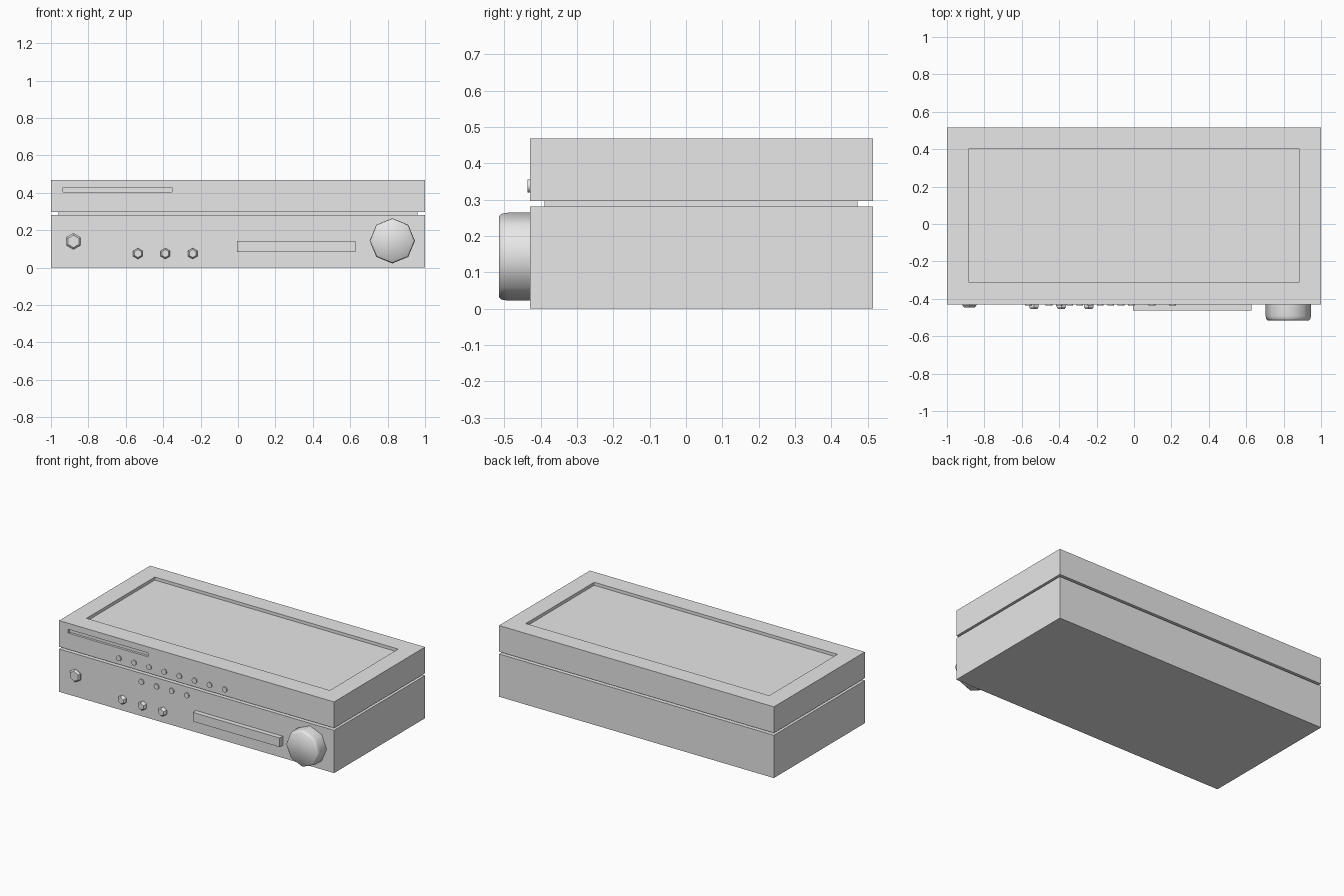
import bpy, bmesh, math
from mathutils import Matrix, Vector

cube = bpy.data.objects.get("Cube")
if cube:
    bpy.data.objects.remove(cube, do_unlink=True)

grey = bpy.data.materials.new("light_grey")
grey.use_nodes = True
grey.diffuse_color = (0.8, 0.8, 0.8, 1)
grey.node_tree.nodes["Principled BSDF"].inputs["Base Color"].default_value = (0.8, 0.8, 0.8, 1)

FRONT, BACK = -0.43, 0.515


def finish(name, bm):
    bmesh.ops.recalc_face_normals(bm, faces=bm.faces)
    mesh = bpy.data.meshes.new(name)
    bm.to_mesh(mesh)
    bm.free()
    mesh.materials.append(grey)
    obj = bpy.data.objects.new(name, mesh)
    bpy.context.collection.objects.link(obj)
    return obj


def box_mesh(low, high):
    low, high = Vector(low), Vector(high)
    bm = bmesh.new()
    bmesh.ops.create_cube(bm, size=1)
    for v in bm.verts:
        v.co = Vector([high[i] if v.co[i] > 0 else low[i] for i in range(3)])
    return bm


def recess(bm, direction, low, high, depth):
    """Sink a rectangle into the face that looks along direction."""
    direction = Vector(direction)
    bm.normal_update()
    face = max(bm.faces, key=lambda f: f.normal.dot(direction))
    axes = [i for i in range(3) if abs(direction[i]) < 0.5]
    bmesh.ops.inset_individual(bm, faces=[face], thickness=0.01)
    middle = face.calc_center_median()
    for v in face.verts:
        for n, i in enumerate(axes):
            v.co[i] = high[n] if v.co[i] > middle[i] else low[n]
    bm.normal_update()
    bmesh.ops.inset_individual(bm, faces=[face], thickness=0.0002, depth=-depth)


def knob(name, x, z, sides, profile, smooth=False):
    """Stack rings of (distance out of the front, radius), closed at both ends."""
    bm = bmesh.new()
    rings = []
    for out, radius in profile:
        angles = [2 * math.pi * i / sides for i in range(sides)]
        rings.append([bm.verts.new((x + radius * math.sin(a), FRONT - out,
                                    z + radius * math.cos(a))) for a in angles])
    for a, b in zip(rings, rings[1:]):
        for i in range(sides):
            j = (i + 1) % sides
            bm.faces.new((a[i], a[j], b[j], b[i]))
    bm.faces.new(rings[0])
    bm.faces.new(rings[-1])
    obj = finish(name, bm)
    if smooth:
        bpy.ops.object.select_all(action='DESELECT')
        obj.select_set(True)
        bpy.context.view_layer.objects.active = obj
        bpy.ops.object.shade_smooth_by_angle(angle=math.radians(50))


# Casing: two stacked housings with a narrow shadow gap
finish("lower_housing", box_mesh((-1, FRONT, 0), (1, BACK, 0.281)))
finish("gap_spacer", box_mesh((-0.96, -0.39, 0.281), (0.96, 0.472, 0.296)))
upper = box_mesh((-1, FRONT, 0.296), (1, BACK, 0.468))
recess(upper, (0, 0, 1), (-0.885, -0.31), (0.885, 0.40), 0.02)
recess(upper, (0, -1, 0), (-0.935, 0.403), (-0.352, 0.428), 0.015)
finish("upper_housing", upper)

# Front bar
finish("display_bar", box_mesh((-0.005, -0.462, 0.083), (0.627, FRONT + 0.005, 0.143)))

# Large dial and smaller hexagonal knobs
knob("volume_dial", 0.825, 0.143, 8,
     [(-0.005, 0.121), (0.062, 0.121), (0.078, 0.118), (0.085, 0.111)], True)
knob("power_knob", -0.88, 0.14, 6, [(-0.005, 0.043), (0.006, 0.043), (0.016, 0.033)])
for n in range(3):
    knob(f"tone_knob_{n + 1}", -0.535 + 0.1465 * n, 0.075, 6,
         [(-0.005, 0.029), (0.014, 0.029), (0.024, 0.021)])

# Two rows of small round buttons
for row, (count, start, z) in enumerate([(8, -0.564, 0.338), (4, -0.4, 0.226)]):
    for n in range(count):
        knob(f"button_{row + 1}_{n + 1}", start + 0.11 * n, z, 12,
             [(-0.005, 0.018), (0.007, 0.018)], True)
